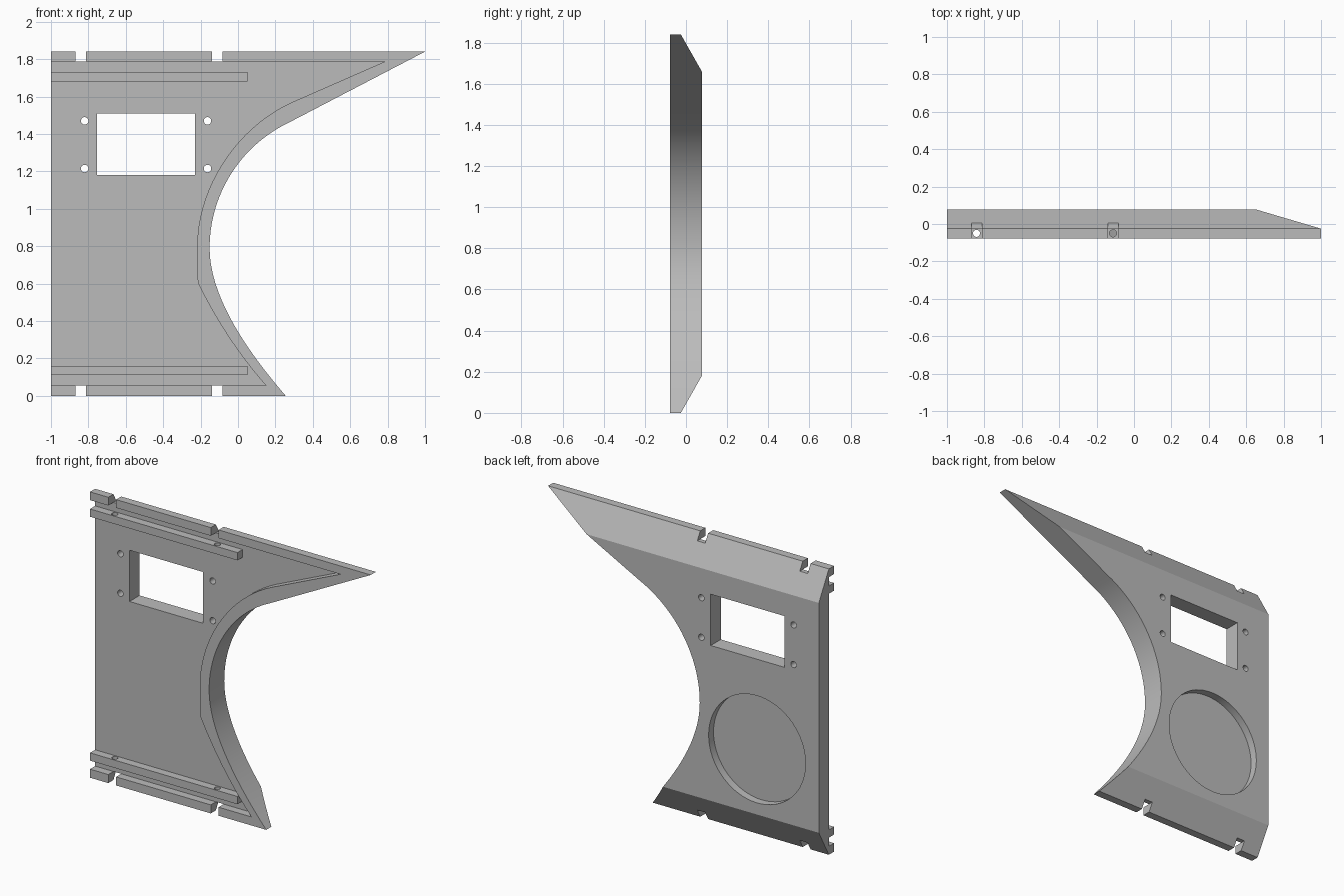
import bpy, bmesh, math
from mathutils import Vector
from mathutils.geometry import interpolate_bezier

cube = bpy.data.objects.get("Cube")
if cube:
    bpy.data.objects.remove(cube, do_unlink=True)

grey = bpy.data.materials.new("plain_grey")
grey.use_nodes = True
grey.diffuse_color = (0.5, 0.5, 0.5, 1)
grey.node_tree.nodes["Principled BSDF"].inputs["Base Color"].default_value = (0.5, 0.5, 0.5, 1)

FRONT, FLOOR, BACK = -0.077, -0.025, 0.077
HEIGHT = 1.84


def prism(name, points, axis, lo, hi):
    """Extrude a 2D outline along one axis; the other two axes keep their order."""
    def place(p, d):
        co = list(p)
        co.insert(axis, d)
        return co
    bm = bmesh.new()
    face = bm.faces.new([bm.verts.new(place(p, lo)) for p in points])
    ext = bmesh.ops.extrude_face_region(bm, geom=[face])
    shift = Vector((0, 0, 0))
    shift[axis] = hi - lo
    bmesh.ops.translate(bm, vec=shift, verts=[g for g in ext["geom"] if isinstance(g, bmesh.types.BMVert)])
    bmesh.ops.recalc_face_normals(bm, faces=bm.faces)
    mesh = bpy.data.meshes.new(name)
    bm.to_mesh(mesh)
    bm.free()
    mesh.materials.append(grey)
    obj = bpy.data.objects.new(name, mesh)
    bpy.context.collection.objects.link(obj)
    return obj


def rect(x0, x1, z0, z1):
    return [(x0, z0), (x1, z0), (x1, z1), (x0, z1)]


def circle(x, z, r, n=24):
    return [(x + r * math.cos(math.tau * i / n), z + r * math.sin(math.tau * i / n)) for i in range(n)]


def curve(a, b, c, d, n=20):
    return [(p.x, p.y) for p in interpolate_bezier(*[Vector(p) for p in (a, b, c, d)], n)]


def boolean(obj, cutter, operation="DIFFERENCE"):
    """Apply one boolean, then remove its cutter."""
    mod = obj.modifiers.new("cut", "BOOLEAN")
    mod.operation, mod.object, mod.solver = operation, cutter, "EXACT"
    bpy.context.view_layer.update()
    mesh = bpy.data.meshes.new_from_object(obj.evaluated_get(bpy.context.evaluated_depsgraph_get()))
    obj.modifiers.clear()
    obj.data = mesh
    bpy.data.objects.remove(cutter, do_unlink=True)


# Panel outline with the swept concave edge
outline = [(-1, 0)]
outline += curve((0.255, 0), (0.1, 0.18), (-0.152, 0.5), (-0.152, 0.79))
outline += curve((-0.152, 0.79), (-0.152, 1.08), (0.017, 1.343), (0.28, 1.465))[1:]
outline += [(1, HEIGHT), (-1, HEIGHT)]
panel = prism("panel", outline, 1, FRONT, BACK)

# Sloped top and bottom on the back
side = [(FRONT - 0.1, 0), (FLOOR, 0), (BACK, 0.18), (BACK + 0.1, 0.18),
        (BACK + 0.1, HEIGHT - 0.18), (BACK, HEIGHT - 0.18), (FLOOR, HEIGHT), (FRONT - 0.1, HEIGHT)]
boolean(panel, prism("side_profile", side, 0, -1.2, 1.2), "INTERSECT")

# Front pocket that leaves a rim on three sides
pocket = [(-1.1, 0.055)]
pocket += curve((0.15, 0.055), (0.02, 0.2), (-0.11, 0.39), (-0.215, 0.605))
pocket += curve((-0.218, 0.8), (-0.218, 1.12), (0, 1.44), (0.29, 1.57))
pocket += [(0.785, 1.787), (-1.1, 1.787)]
boolean(panel, prism("pocket", pocket, 1, FRONT - 0.1, FLOOR))

# Window, screw holes and round recess in the back
boolean(panel, prism("window", rect(-0.755, -0.23, 1.18, 1.51), 1, -0.3, 0.3))
for x in (-0.82, -0.163):
    for z in (1.215, 1.47):
        boolean(panel, prism("screw_hole", circle(x, z, 0.02), 1, -0.3, 0.3))
boolean(panel, prism("round_recess", circle(-0.56, 0.6, 0.345, 64), 1, BACK - 0.05, 0.3))

# Notches through the top and bottom rims
for x in (-0.842, -0.112):
    for z0, z1 in ((-0.1, 0.055), (1.787, 2)):
        boolean(panel, prism("notch", rect(x - 0.028, x + 0.028, z0, z1), 1, -0.3, 0.3))

# Rails with vertical pin holes
rails = []
for name, z0 in (("bottom_rail", 0.11), ("top_rail", 1.68)):
    rail = prism(name, rect(-1, 0.05, z0, z0 + 0.05), 1, FRONT, FLOOR)
    for x in (-0.842, -0.112):
        boolean(rail, prism("pin_hole", circle(x, -0.05, 0.019), 2, z0 - 0.1, z0 + 0.15))
    rails.append(rail)

# Smooth the curved walls, keep real edges sharp
bpy.ops.object.select_all(action="DESELECT")
for obj in [panel] + rails:
    obj.select_set(True)
bpy.context.view_layer.objects.active = panel
bpy.ops.object.shade_smooth_by_angle(angle=math.radians(25))
